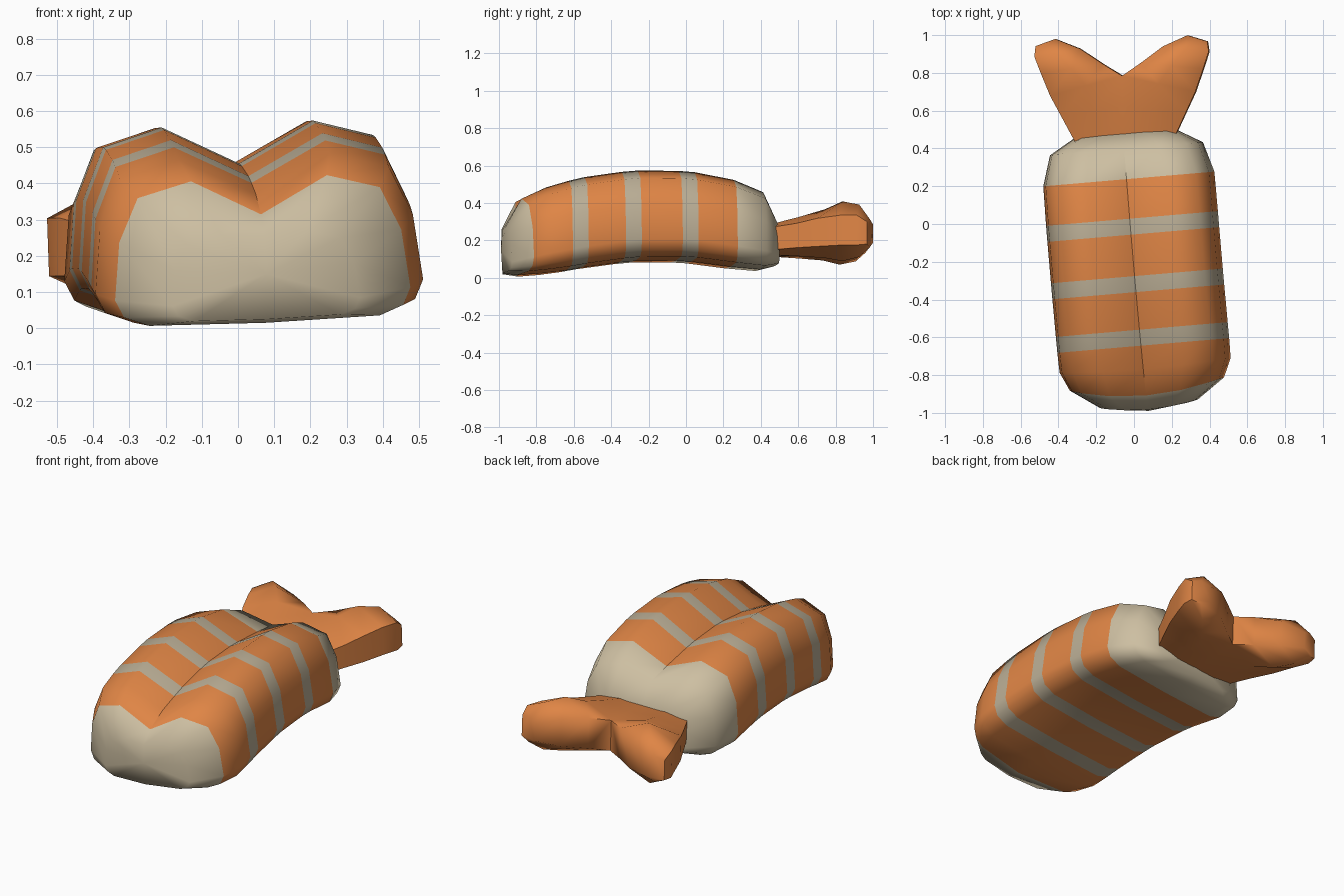
import bpy, bmesh, math
from mathutils import Matrix, Vector

if "Cube" in bpy.data.objects:
    bpy.data.objects.remove(bpy.data.objects["Cube"])


def material(name, rgb):
    m = bpy.data.materials.new(name)
    m.diffuse_color = (*rgb, 1)
    m.use_nodes = True
    m.node_tree.nodes["Principled BSDF"].inputs["Base Color"].default_value = m.diffuse_color
    return m


ORANGE = material("orange", (0.74, 0.235, 0.06))
CREAM = material("cream", (0.61, 0.52, 0.36))
STRIPE = material("stripe_beige", (0.49, 0.42, 0.30))


def finish(name, bm, mats, matrix):
    bmesh.ops.recalc_face_normals(bm, faces=bm.faces[:])
    bm.transform(matrix)
    for f in bm.faces:
        f.smooth = True
    mesh = bpy.data.meshes.new(name)
    bm.to_mesh(mesh)
    bm.free()
    for m in mats:
        mesh.materials.append(m)
    obj = bpy.data.objects.new(name, mesh)
    bpy.context.collection.objects.link(obj)
    return obj


# ---- Body: arched loft with a grooved, two-humped cross-section ----
# half section from groove to underside: (width fraction, height fraction)
HALF = [(0, 1), (0.46, 1), (0.82, 0.9), (0.955, 0.6), (1, 0.2),
        (0.945, 0.08), (0.78, 0.015), (0, 0)]
# y, half width, bottom z, top z, groove depth fraction, forward bend, band colour
STATIONS = [
    (-0.955, 0.26, 0.025, 0.265, 0.04, 0.03, 1),
    (-0.85, 0.41, 0.015, 0.415, 0.25, 0.06, 0),
    (-0.75, 0.455, 0.025, 0.475, 0.23, 0.02, 0),
    (-0.645, 0.457, 0.04, 0.51, 0.23, 0, 2),
    (-0.56, 0.457, 0.055, 0.53, 0.23, 0, 0),
    (-0.36, 0.457, 0.082, 0.558, 0.23, 0, 2),
    (-0.275, 0.457, 0.09, 0.565, 0.23, 0, 0),
    (-0.055, 0.457, 0.092, 0.563, 0.23, 0, 2),
    (0.03, 0.457, 0.087, 0.556, 0.23, 0, 0),
    (0.24, 0.455, 0.06, 0.515, 0.2, 0, 1),
    (0.40, 0.407, 0.045, 0.45, 0.12, 0, 1),
    (0.48, 0.27, 0.065, 0.29, 0.02, 0, 1),
]
SECTION = HALF + [(-u, v) for u, v in HALF[-2:0:-1]]
bm = bmesh.new()
rings = []
for y, w, zb, zt, groove, bend, _ in STATIONS:
    ring = []
    for k, (u, v) in enumerate(SECTION):
        v = v - groove if k == 0 else v
        ring.append(bm.verts.new((u * w, y - bend * (1 - u * u), zb + v * (zt - zb))))
    rings.append(ring)
n = len(SECTION)
for i in range(len(rings) - 1):
    for k in range(n):
        a, b = rings[i], rings[i + 1]
        f = bm.faces.new((a[k], a[(k + 1) % n], b[(k + 1) % n], b[k]))
        f.material_index = STATIONS[i][6]
# closed ends
for ring, tip in ((rings[0], (0, -0.992, 0.15)), (rings[-1], (0, 0.485, 0.18))):
    c = bm.verts.new(tip)
    for k in range(n):
        bm.faces.new((ring[k], ring[(k + 1) % n], c)).material_index = 1
# sharp crease along the groove
for a, b in zip(rings[1:-2], rings[2:-1]):
    bm.edges.get((a[0], b[0])).smooth = False
body_tilt = Matrix.Rotation(math.radians(4.9), 4, 'Z') @ Matrix.Rotation(math.radians(-2.6), 4, 'Y')
finish("striped_body", bm, [ORANGE, CREAM, STRIPE], body_tilt)

# ---- Tail: two mirrored lobes meeting in a V ----
# outer (x, y), inner (x, y), centre z, half heights at outer / middle / inner
LOBE = [
    ((0.26, 0.44), (0, 0.44), 0.20, 0.06, 0.08, 0.08),
    ((0.33, 0.58), (0, 0.62), 0.215, 0.065, 0.105, 0.095),
    ((0.385, 0.69), (0, 0.785), 0.23, 0.075, 0.13, 0.09),
    ((0.43, 0.81), (0.10, 0.85), 0.24, 0.08, 0.16, 0.09),
    ((0.462, 0.90), (0.22, 0.935), 0.24, 0.08, 0.14, 0.08),
    ((0.455, 0.955), (0.35, 0.99), 0.225, 0.06, 0.075, 0.05),
]
bm = bmesh.new()
for side in (1, -1):
    rings = []
    for o, i, z, a, h, b in LOBE:
        o, i = Vector(o), Vector(i)
        ring = []
        for t, dz in ((0, a), (0.5, h), (1, b), (1, -b), (0.5, -h), (0, -a)):
            p = o.lerp(i, t)
            ring.append(bm.verts.new((side * p.x, p.y, z + dz)))
        rings.append(ring)
    for s, (r, q) in enumerate(zip(rings, rings[1:])):
        for k in range(6):
            if k == 2 and s < 2:        # open seam between the lobes
                continue
            bm.faces.new((r[k], r[(k + 1) % 6], q[(k + 1) % 6], q[k]))
    bm.faces.new(rings[0])
    bm.faces.new(rings[-1])
bmesh.ops.remove_doubles(bm, verts=bm.verts[:], dist=0.0005)
tail_tilt = (Matrix.Translation((-0.03, 0, 0)) @ Matrix.Rotation(math.radians(1.6), 4, 'Z')
             @ Matrix.Rotation(math.radians(-2.0), 4, 'Y'))
tail = finish("forked_tail", bm, [ORANGE], tail_tilt)
bpy.context.view_layer.objects.active = tail
tail.select_set(True)
bpy.ops.object.shade_smooth_by_angle(angle=math.radians(60))
